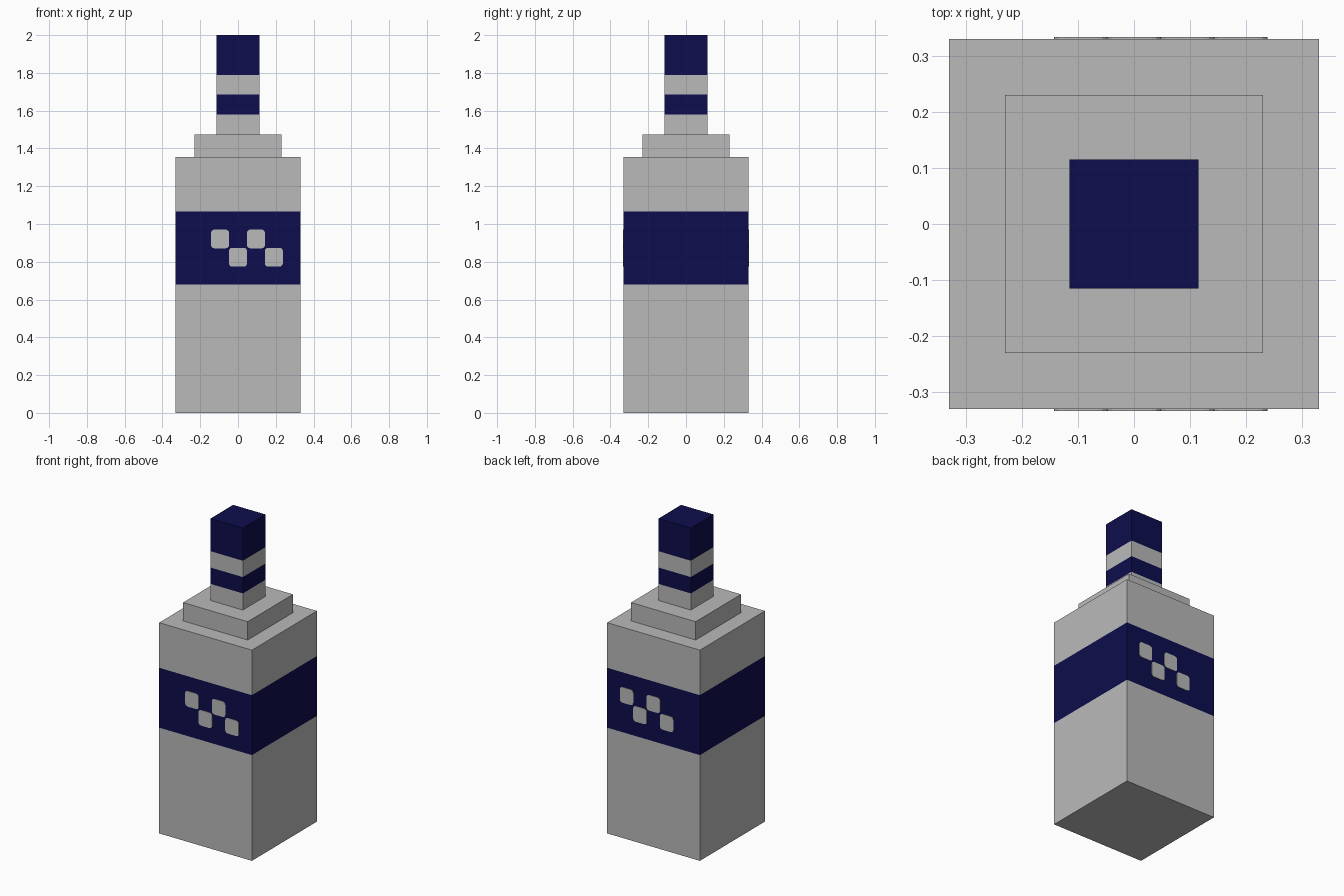
import bpy, bmesh, math

if "Cube" in bpy.data.objects:
    bpy.data.objects.remove(bpy.data.objects["Cube"])


def material(name, rgb):
    m = bpy.data.materials.new(name)
    m.diffuse_color = (*rgb, 1.0)
    m.use_nodes = True
    m.node_tree.nodes["Principled BSDF"].inputs["Base Color"].default_value = m.diffuse_color
    return m


GREY = material("light grey", (0.49, 0.49, 0.49))
NAVY = material("navy blue", (0.004, 0.004, 0.075))


def finish(name, bm, mats):
    bmesh.ops.recalc_face_normals(bm, faces=bm.faces)
    mesh = bpy.data.meshes.new(name)
    bm.to_mesh(mesh)
    bm.free()
    for m in mats:
        mesh.materials.append(m)
    obj = bpy.data.objects.new(name, mesh)
    bpy.context.collection.objects.link(obj)
    return obj


def square_column(name, half, levels, bands):
    """Square column cut at each level; bands gives the colour index between levels."""
    bm = bmesh.new()
    corners = [(-half, -half), (half, -half), (half, half), (-half, half)]
    rings = [[bm.verts.new((x, y, z)) for x, y in corners] for z in levels]
    for lower, upper, colour in zip(rings, rings[1:], bands):
        for i in range(4):
            j = (i + 1) % 4
            bm.faces.new((lower[i], lower[j], upper[j], upper[i])).material_index = colour
    bm.faces.new(rings[0][::-1]).material_index = bands[0]
    bm.faces.new(rings[-1]).material_index = bands[-1]
    return finish(name, bm, [GREY, NAVY])


def rounded_tile(name, cx, cz, side):
    """Thin rounded square plate on the front (-1) or back (+1) of the label band."""
    w, h, r, steps = 0.048, 0.05, 0.018, 3
    bm = bmesh.new()
    outline = []
    for q, (sx, sz) in enumerate([(1, 1), (-1, 1), (-1, -1), (1, -1)]):
        for k in range(steps + 1):
            a = math.pi / 2 * (q + k / steps)
            outline.append((cx + sx * (w - r) + r * math.cos(a),
                            cz + sz * (h - r) + r * math.sin(a)))
    face = bm.faces.new([bm.verts.new((x, side * BODY, z)) for x, z in outline])
    out = bmesh.ops.extrude_face_region(bm, geom=[face])
    for v in out["geom"]:
        if isinstance(v, bmesh.types.BMVert):
            v.co.y += side * 0.003
    return finish(name, bm, [GREY])


BODY = 0.33

# Bottle body with label band, shoulder step and striped neck
square_column("bottle_body", BODY, [0, 0.68, 1.065, 1.355], [0, 1, 0])
square_column("bottle_shoulder", 0.23, [1.35, 1.473], [0])
square_column("bottle_neck", 0.115, [1.465, 1.58, 1.685, 1.79, 2.0], [0, 1, 0, 1])

# Staggered label tiles; the back swaps the high and low rows
for side, label in ((-1, "front"), (1, "back")):
    for i in range(4):
        high = (i % 2 == 0) == (side == -1)
        rounded_tile(f"{label}_label_tile_{i + 1}", -0.095 + 0.095 * i,
                     0.921 if high else 0.824, side)
